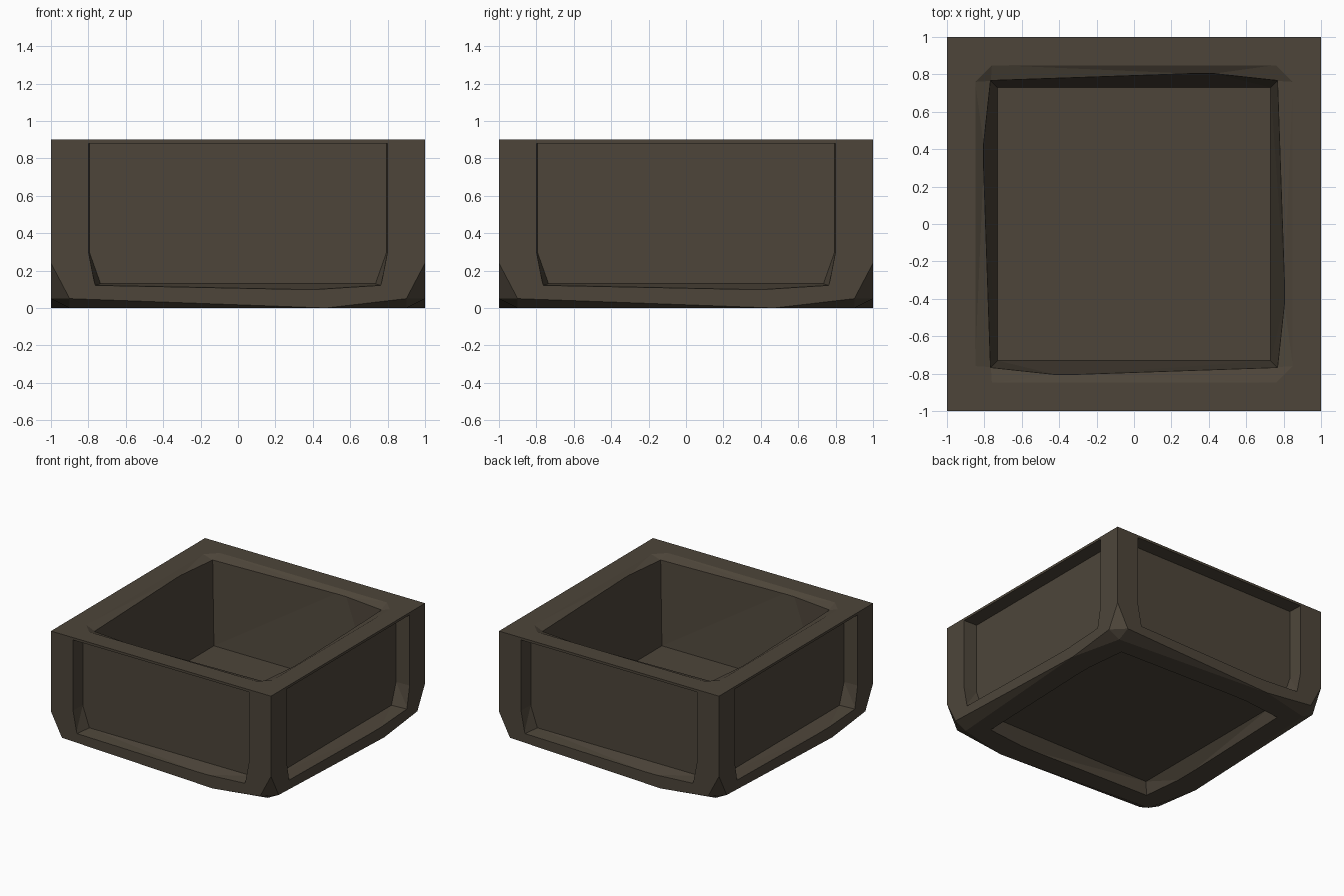
import bpy, bmesh
from math import pi
from mathutils import Matrix

if "Cube" in bpy.data.objects:
    bpy.data.objects.remove(bpy.data.objects["Cube"])

TURNS = [Matrix.Rotation(i * pi / 2, 4, 'Z') for i in range(4)]


def hull(name, points, turn=None):
    """Convex flat-faced solid around a few points."""
    me = bpy.data.meshes.new(name)
    bm = bmesh.new()
    for p in points:
        bm.verts.new(p)
    res = bmesh.ops.convex_hull(bm, input=bm.verts)
    loose = {v for v in res['geom_interior'] + res['geom_unused'] if isinstance(v, bmesh.types.BMVert)}
    bmesh.ops.delete(bm, geom=[v for v in loose if v.is_valid], context='VERTS')
    if turn:
        bmesh.ops.transform(bm, matrix=turn, verts=bm.verts)
    bmesh.ops.recalc_face_normals(bm, faces=bm.faces)
    bm.to_mesh(me)
    bm.free()
    ob = bpy.data.objects.new(name, me)
    bpy.context.collection.objects.link(ob)
    return ob


def around(*points):
    """Repeat points on all four sides."""
    return [(t @ Matrix.Translation(p)).translation for t in TURNS for p in points]


# Outer block with worn bottom corners
crate = hull("open_crate", around((-1, -1, .9), (-1, -1, .24), (-.9, -1, .05),
                                  (.47, -1, 0), (.9, -1, .05), (-.9, -.9, 0)))

# Recessed panel on each side, with a slightly bowed lower edge
panel = [(-.8, -1.01, .88), (.8, -1.01, .88), (-.8, -1.01, .3), (.8, -1.01, .3),
         (-.765, -1.01, .12), (.4, -1.01, .097), (.765, -1.01, .12),
         (-.795, -.88, .88), (.795, -.88, .88), (-.795, -.88, .3), (.795, -.88, .3),
         (-.735, -.88, .13), (.735, -.88, .13)]
cutters = [hull("side_panel_cut", panel, t) for t in TURNS]

# Recessed underside panel
cutters.append(hull("base_panel_cut", around((-.77, -.77, -.01), (.4, -.81, -.01), (-.73, -.73, .09))))

# Hollow inside, then the bevel round its rim
cutters.append(hull("hollow_cut", around((-.73, -.73, .19), (-.77, -.77, .92), (-.4, -.81, .92))))
cutters.append(hull("rim_bevel_cut", around((-.765, -.765, .87), (-.4, -.8, .87),
                                            (-.76, -.85, .901), (.85, -.76, .901), (.76, -.85, .901))))

for c in cutters:
    m = crate.modifiers.new(c.name, 'BOOLEAN')
    m.operation, m.object, m.solver = 'DIFFERENCE', c, 'EXACT'

# Bake the cuts and drop the helpers
final = bpy.data.meshes.new_from_object(crate.evaluated_get(bpy.context.evaluated_depsgraph_get()))
crate.modifiers.clear()
crate.data = final
for c in cutters:
    bpy.data.objects.remove(c)

# Dark weathered wood
wood = bpy.data.materials.new("dark_wood")
wood.diffuse_color = (.075, .06, .042, 1)
wood.use_nodes = True
wood.node_tree.nodes["Principled BSDF"].inputs["Base Color"].default_value = wood.diffuse_color
final.materials.clear()
final.materials.append(wood)
for p in final.polygons:
    p.material_index = 0
    p.use_smooth = False
